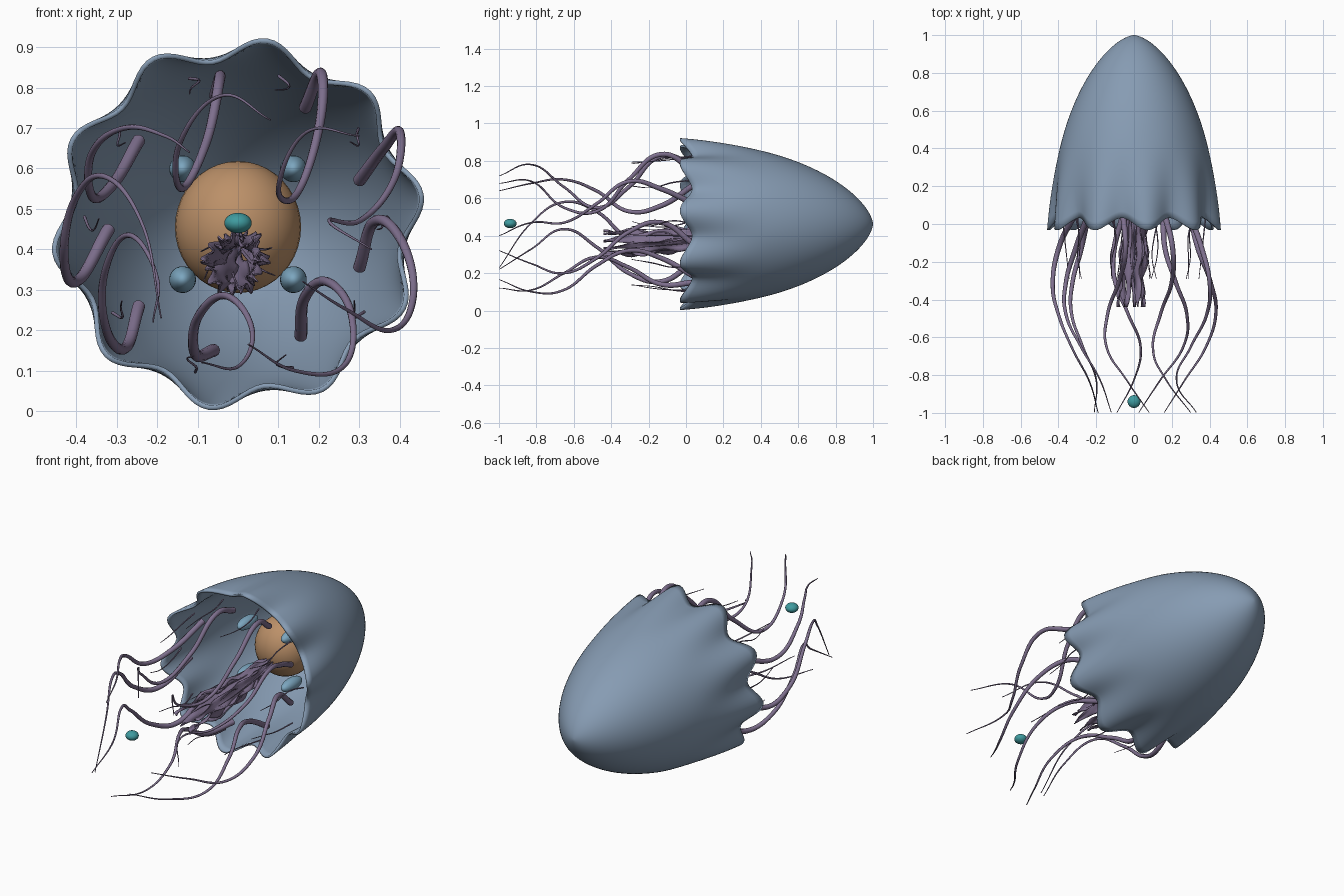
import bpy, bmesh, math
from math import sin, cos, pi, radians
from mathutils import Vector

if "Cube" in bpy.data.objects:
    bpy.data.objects.remove(bpy.data.objects["Cube"])

CZ = 0.462   # height of the body axis


def material(name, rgb):
    m = bpy.data.materials.new(name)
    m.diffuse_color = (*rgb, 1)
    m.use_nodes = True
    m.node_tree.nodes["Principled BSDF"].inputs["Base Color"].default_value = m.diffuse_color
    return m


BLUE = material("bell_blue", (0.24, 0.33, 0.45))
PURPLE = material("tentacle_purple", (0.21, 0.16, 0.27))
TAN = material("stomach_tan", (0.50, 0.28, 0.14))
SKY = material("organ_blue", (0.20, 0.38, 0.52))
TEAL = material("lure_teal", (0.05, 0.33, 0.35))


def mesh_object(name, bm, mat):
    bmesh.ops.recalc_face_normals(bm, faces=bm.faces)
    me = bpy.data.meshes.new(name)
    bm.to_mesh(me)
    bm.free()
    for p in me.polygons:
        p.use_smooth = True
    ob = bpy.data.objects.new(name, me)
    bpy.context.collection.objects.link(ob)
    me.materials.append(mat)
    return ob


def ellipsoid(name, loc, scale, mat):
    bm = bmesh.new()
    bmesh.ops.create_uvsphere(bm, u_segments=32, v_segments=20, radius=1)
    bmesh.ops.scale(bm, vec=scale, verts=bm.verts)
    ob = mesh_object(name, bm, mat)
    ob.location = loc


def tube(name, pts, radius, tip):
    """Smooth tapered tube through the points, as a mesh."""
    cu = bpy.data.curves.new(name, 'CURVE')
    cu.dimensions = '3D'
    cu.bevel_depth = radius
    cu.bevel_resolution = 3
    cu.use_fill_caps = True
    cu.resolution_u = 12
    sp = cu.splines.new('BEZIER')
    sp.bezier_points.add(len(pts) - 1)
    for i, (b, p) in enumerate(zip(sp.bezier_points, pts)):
        b.co = p
        b.handle_left_type = b.handle_right_type = 'AUTO'
        b.radius = 1 + (tip - 1) * i / (len(pts) - 1)
    ob = bpy.data.objects.new(name, cu)
    bpy.context.collection.objects.link(ob)
    cu.materials.append(PURPLE)
    bpy.ops.object.select_all(action='DESELECT')
    ob.select_set(True)
    bpy.context.view_layer.objects.active = ob
    bpy.ops.object.convert(target='MESH')
    bpy.ops.object.shade_smooth()


# Bell: pointed dome with ten folds that fade towards the tip
bm = bmesh.new()
SEG, RINGS = 160, 40
apex = bm.verts.new((0, 1, CZ))
prev = None
for i in range(1, RINGS + 1):
    t = i / RINGS * pi / 2
    y = cos(t)
    fold = max(0, 1 - y / 0.45) ** 1.5
    ring = []
    for j in range(SEG):
        a = 2 * pi * j / SEG
        wave = fold * sin(10 * a)
        r = 0.438 * sin(t) ** 1.25 + 0.027 * wave
        ring.append(bm.verts.new((r * cos(a), y - 0.032 * wave, CZ + r * sin(a))))
    for j in range(SEG):
        k = (j + 1) % SEG
        if prev:
            bm.faces.new((prev[j], prev[k], ring[k], ring[j]))
        else:
            bm.faces.new((apex, ring[k], ring[j]))
    prev = ring
bell = mesh_object("bell", bm, BLUE)
if bell.data.polygons[0].normal.y < 0:
    bell.data.flip_normals()
sol = bell.modifiers.new("thickness", 'SOLIDIFY')
sol.thickness = 0.012
sol.offset = -1

# Stomach, four organs around it, and the lure in front
ellipsoid("stomach", (0, 0.42, 0.455), (0.156, 0.156, 0.163), TAN)
for sx in (-1, 1):
    for sz in (-1, 1):
        ellipsoid("organ", (sx * 0.137, 0.28, CZ + sz * 0.137), (0.033, 0.082, 0.033), SKY)
ellipsoid("lure", (0, -0.94, 0.465), (0.034, 0.034, 0.025), TEAL)

# Nine long tentacles: front-view (x, z) waypoints at even steps in y
paths = [
    [(-.056, .78), (-.045, .825), (-.08, .66), (-.14, .55), (-.145, .66), (-.04, .78), (.08, .72)],
    [(.166, .75), (.205, .835), (.20, .70), (.14, .53), (.10, .55), (.17, .69), (.30, .68)],
    [(.30, .57), (.36, .65), (.40, .69), (.385, .57), (.30, .47), (.225, .47), (.33, .40)],
    [(.30, .355), (.34, .47), (.405, .42), (.433, .28), (.38, .20), (.27, .25), (.16, .32)],
    [(.155, .185), (.165, .28), (.22, .32), (.28, .24), (.26, .11), (.14, .10), (.025, .165)],
    [(-.06, .15), (-.105, .14), (-.10, .23), (-.03, .285), (.035, .20), (0, .11), (-.09, .12)],
    [(-.245, .26), (-.28, .155), (-.325, .20), (-.33, .34), (-.27, .435), (-.20, .33), (-.21, .22)],
    [(-.32, .45), (-.40, .32), (-.43, .38), (-.40, .53), (-.33, .58), (-.24, .47), (-.19, .23)],
    [(-.245, .67), (-.31, .56), (-.36, .53), (-.36, .64), (-.28, .70), (-.18, .68), (-.12, .64)],
]
for p in paths:
    pts = [(x, 0.04 - 0.173 * i, z) for i, (x, z) in enumerate(p)]
    tube("tentacle", pts, 0.016, 0.12)

# Ten fine filaments around the rim
for k in range(10):
    a = radians(36 * k)
    pts = []
    for i in range(4):
        r = 0.38 - 0.012 * i
        b = a + 0.05 * sin(1.8 * i + k)
        pts.append((r * cos(b), 0.04 - 0.11 * i, CZ + r * sin(b)))
    tube("filament", pts, 0.004, 0.4)

# Oral arms: ruffled leaf-shaped ribbons hanging from the stomach
for k in range(7):
    a = 2 * pi * k / 7 + 0.3
    out = Vector((cos(a), 0, sin(a)))
    side = Vector((-sin(a), 0, cos(a)))
    bm = bmesh.new()
    rows = []
    N, M = 30, 6
    for i in range(N + 1):
        t = i / N
        centre = Vector((0, 0.30 - 0.74 * t, 0.41 - 0.05 * t))
        centre += out * (0.015 + 0.05 * t + 0.015 * sin(5 * t + k))
        half = 0.004 + 0.030 * sin(pi * t ** 1.2) ** 1.2
        row = []
        for j in range(M + 1):
            u = 2 * j / M - 1
            ruffle = 0.014 * u * u * sin(22 * t + 2 * k + u) + 0.012 * u * u * sin(pi * t)
            row.append(bm.verts.new(centre + side * u * half + out * ruffle))
        rows.append(row)
    for r0, r1 in zip(rows, rows[1:]):
        for j in range(M):
            bm.faces.new((r0[j], r0[j + 1], r1[j + 1], r1[j]))
    arm = mesh_object("oral_arm", bm, PURPLE)
    arm.modifiers.new("thickness", 'SOLIDIFY').thickness = 0.004

# Thin strands between the oral arms
for k in range(6):
    a = 2 * pi * k / 6
    pts = [((0.02 + 0.027 * i) * cos(a + 0.2 * i), 0.28 - 0.19 * i,
            0.41 - 0.015 * i + (0.015 + 0.018 * i) * sin(a + 0.2 * i)) for i in range(4)]
    tube("oral_strand", pts, 0.005, 0.3)
